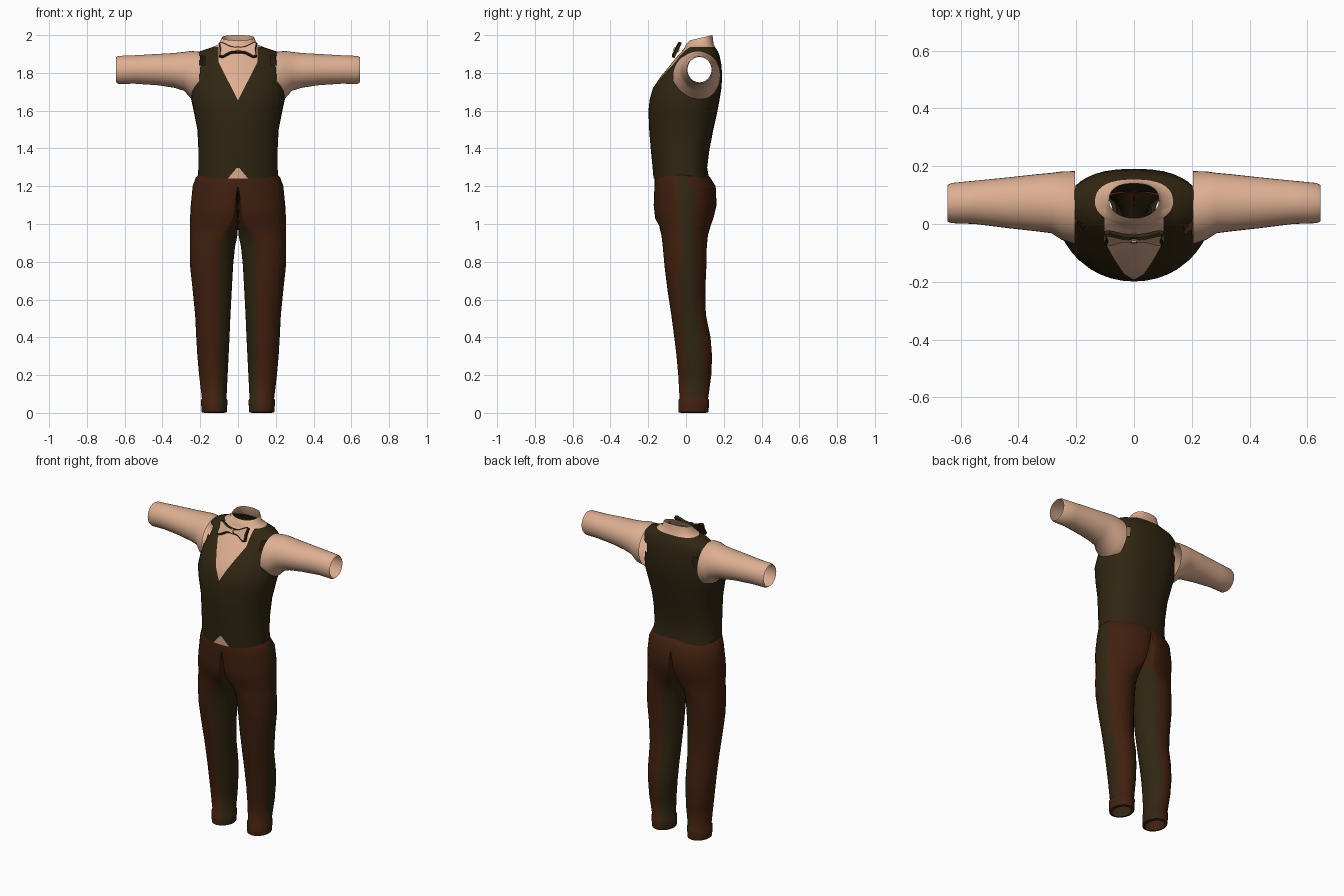
import bpy, bmesh, math
from mathutils import Vector, Matrix

if "Cube" in bpy.data.objects:
    bpy.data.objects.remove(bpy.data.objects["Cube"])


def material(name, rgb):
    m = bpy.data.materials.new(name)
    m.use_nodes = True
    m.diffuse_color = (*rgb, 1)
    m.node_tree.nodes["Principled BSDF"].inputs["Base Color"].default_value = (*rgb, 1)
    return m


shirt = material("peach_shirt", (0.73, 0.43, 0.29))
olive = material("dark_olive", (0.030, 0.019, 0.006))
brown = material("dark_brown", (0.053, 0.0145, 0.0045))
SEG = 36


def finish(name, bm, mats, rule=None, angle=45):
    """Turn a bmesh into a smooth object, colouring faces by a rule."""
    bm.normal_update()
    if rule:
        for f in bm.faces:
            f.material_index = rule(f)
    me = bpy.data.meshes.new(name)
    bm.to_mesh(me)
    bm.free()
    for m in mats:
        me.materials.append(m)
    ob = bpy.data.objects.new(name, me)
    bpy.context.collection.objects.link(ob)
    bpy.ops.object.select_all(action='DESELECT')
    ob.select_set(True)
    bpy.context.view_layer.objects.active = ob
    bpy.ops.object.shade_smooth_by_angle(angle=math.radians(angle))
    return ob


def loft(rings):
    """Skin a list of closed rings, leaving both ends open."""
    bm = bmesh.new()
    loops = [[bm.verts.new(p) for p in ring] for ring in rings]
    for a, b in zip(loops, loops[1:]):
        for i in range(SEG):
            j = (i + 1) % SEG
            bm.faces.new((a[i], a[j], b[j], b[i]))
    bmesh.ops.recalc_face_normals(bm, faces=bm.faces)
    return bm


def angles():
    return [2 * math.pi * i / SEG for i in range(SEG)]


def power(v, e):
    return math.copysign(abs(v) ** e, v)


# Torso: height, half width, front y, back y, drop of the front edge
def torso_ring(z, w, yf, yb, drop=0):
    pts = []
    for t in angles():
        c, s = math.cos(t), math.sin(t)
        if s > 0:  # squarer back
            c, s = power(c, 0.8), power(s, 0.8)
        y = (yf + yb) / 2 + s * (yb - yf) / 2
        pts.append((w * c, y, z - drop * (yb - y) / (yb - yf)))
    return pts


torso = loft([torso_ring(*r) for r in (
    (1.24, .212, -.172, .122), (1.3, .21, -.177, .112), (1.4, .21, -.187, .125),
    (1.5, .215, -.195, .145), (1.6, .235, -.199, .167), (1.66, .248, -.192, .178),
    (1.72, .242, -.175, .188), (1.78, .235, -.135, .191), (1.84, .23, -.085, .188),
    (1.89, .225, -.045, .178), (1.915, .2, -.022, .168), (1.935, .14, -.006, .155),
    (1.952, .1, 0, .146), (2, .086, .02, .14, .028))])

# Cut clean edges for the neckline, the hem notch and the collar
V_LOW, V_SLOPE, NECK_X, COLLAR_Z = 1.655, 1.95, .102, 1.937
NOTCH_TOP, NOTCH_SLOPE = 1.305, 1.2
cuts = [((0, 0, COLLAR_Z), (0, 0, 1)), ((0, 0, 1.296), (0, 0, 1))]
for s in (1, -1):
    cuts += [((0, 0, V_LOW), (-s * V_SLOPE, 0, 1)),
             ((s * NECK_X, 0, 0), (1, 0, 0)),
             ((0, 0, NOTCH_TOP), (s * NOTCH_SLOPE, 0, 1))]
for co, no in cuts:
    low = co[2] == NOTCH_TOP or co[2] == 1.296
    near = [f for f in torso.faces if co[2] == COLLAR_Z or
            (f.calc_center_median().y < .05 and
             (f.calc_center_median().z < 1.35 if low else f.calc_center_median().z > 1.6))]
    geom = set(near) | {e for f in near for e in f.edges} | {v for f in near for v in f.verts}
    bmesh.ops.bisect_plane(torso, geom=list(geom), plane_co=co,
                           plane_no=Vector(no).normalized(), dist=1e-5)

# Open the armholes behind the sleeves
holes = []
for f in torso.faces:
    c = f.calc_center_median()
    if abs(c.x) > .15 and math.hypot(c.y - .06, c.z - 1.8) < .1:
        holes.append(f)
bmesh.ops.delete(torso, geom=holes, context='FACES')


def torso_colour(f):
    c = f.calc_center_median()
    x = abs(c.x)
    neckline = c.y < .05 and x < NECK_X and c.z > V_LOW + V_SLOPE * x
    notch = c.y < 0 and c.z < min(1.296, NOTCH_TOP - NOTCH_SLOPE * x)
    return 0 if neckline or notch or c.z > COLLAR_Z else 1


finish("waistcoat_torso", torso, (shirt, olive), torso_colour, 60)

# Sleeves: x, front y, back y, bottom z, top z
SLEEVE = ((.205, -.07, .183, 1.652, 1.912), (.25, -.055, .182, 1.665, 1.916),
          (.285, -.032, .177, 1.705, 1.911), (.34, -.025, .172, 1.722, 1.905),
          (.43, -.015, .162, 1.735, 1.9), (.55, 0, .15, 1.743, 1.893),
          (.632, .003, .142, 1.741, 1.89), (.645, .008, .135, 1.75, 1.884))
for side, s in (("left", 1), ("right", -1)):
    rings = [[(s * x, (yf + yb) / 2 + math.cos(t) * (yb - yf) / 2,
               (zb + zt) / 2 + math.sin(t) * (zt - zb) / 2) for t in angles()]
             for x, yf, yb, zb, zt in SLEEVE]
    finish(side + "_sleeve", loft(rings), (shirt,), angle=60)

# Trouser halves: height, inner x, middle x, outer x, front y, back y
LEG = ((1.265, 0, 0, .205, -.16, .11), (1.248, 0, 0, .223, -.167, .127),
       (1.2, 0, 0, .24, -.167, .157), (1.1, 0, .02, .25, -.171, .162),
       (1.03, 0, .03, .254, -.163, .145), (.99, 0, .05, .255, -.142, .13),
       (.94, .003, .1, .255, -.13, .116), (.88, .016, .135, .255, -.123, .11),
       (.78, .026, .14, .254, -.114, .108), (.65, .033, .137, .24, -.098, .102),
       (.52, .04, .133, .227, -.078, .105), (.4, .045, .133, .221, -.062, .13),
       (.3, .05, .133, .215, -.05, .138), (.2, .055, .13, .206, -.041, .134),
       (.075, .061, .126, .191, -.034, .117), (.068, .056, .126, .197, -.041, .123),
       (.004, .058, .126, .192, -.041, .119), (0, .074, .126, .177, -.025, .104))


def leg_ring(s, z, xi, mid, xo, yf, yb):
    pts = []
    for t in angles():
        c = math.cos(t)
        x = mid + c * ((xo - mid) if c > 0 else (mid - xi))
        pts.append((s * x, (yf + yb) / 2 + math.sin(t) * (yb - yf) / 2, z))
    return pts


for side, s in (("left", 1), ("right", -1)):
    bm = loft([leg_ring(s, *r) for r in LEG])
    # Drop the hidden wall between the two halves
    bmesh.ops.delete(bm, geom=[f for f in bm.faces if all(abs(v.co.x) < 1e-4 for v in f.verts)],
                     context='FACES')

    def trouser_colour(f):
        c = f.calc_center_median()
        inner = c.z < .98 and f.normal.x * s < -.4
        seam = s > 0 and f.normal.x > .87 and c.z > .07 and c.y > -.03
        return 1 if inner or seam or c.z < .003 else 0

    finish(side + "_trouser_leg", bm, (brown, olive), trouser_colour, 60)

# Bow tie: dark rimmed wings with a raised light front, leaning with the chest
WING = ((.008, .014), (.04, .022), (.085, .046), (.102, .04), (.096, 0),
        (.1, -.038), (.08, -.044), (.04, -.02), (.008, -.014))
lean = Matrix.Translation((0, -.047, 1.92)) @ Matrix.Rotation(-.45, 4, 'X')
for side, s in (("left", 1), ("right", -1)):
    bm = bmesh.new()
    face = bm.faces.new([bm.verts.new((s * x, -.008, z)) for x, z in WING])
    back = bmesh.ops.extrude_face_region(bm, geom=[face])
    bmesh.ops.translate(bm, vec=(0, .014, 0),
                        verts=[g for g in back["geom"] if isinstance(g, bmesh.types.BMVert)])
    bmesh.ops.recalc_face_normals(bm, faces=bm.faces)
    bm.normal_update()
    front = min(bm.faces, key=lambda f: f.calc_center_median().y)
    bmesh.ops.inset_region(bm, faces=[front], thickness=.007, depth=.006)
    bm.faces.ensure_lookup_table()
    panel = min(bm.faces, key=lambda f: f.calc_center_median().y)
    for f in bm.faces:
        f.material_index = 0 if f == panel else 1
    bm.transform(lean)
    finish(side + "_bow_wing", bm, (shirt, olive), angle=30)

for name, size, mat in (("bow_knot_rim", (.036, .02, .036), olive),
                        ("bow_knot", (.026, .032, .026), shirt)):
    bm = bmesh.new()
    bmesh.ops.create_cube(bm, size=1, matrix=Matrix.Diagonal((*size, 1)))
    bmesh.ops.bevel(bm, geom=bm.edges[:], offset=.005, segments=2, affect='EDGES')
    bm.transform(lean @ Matrix.Translation((0, -.004, 0)))
    finish(name, bm, (mat,), angle=40)
